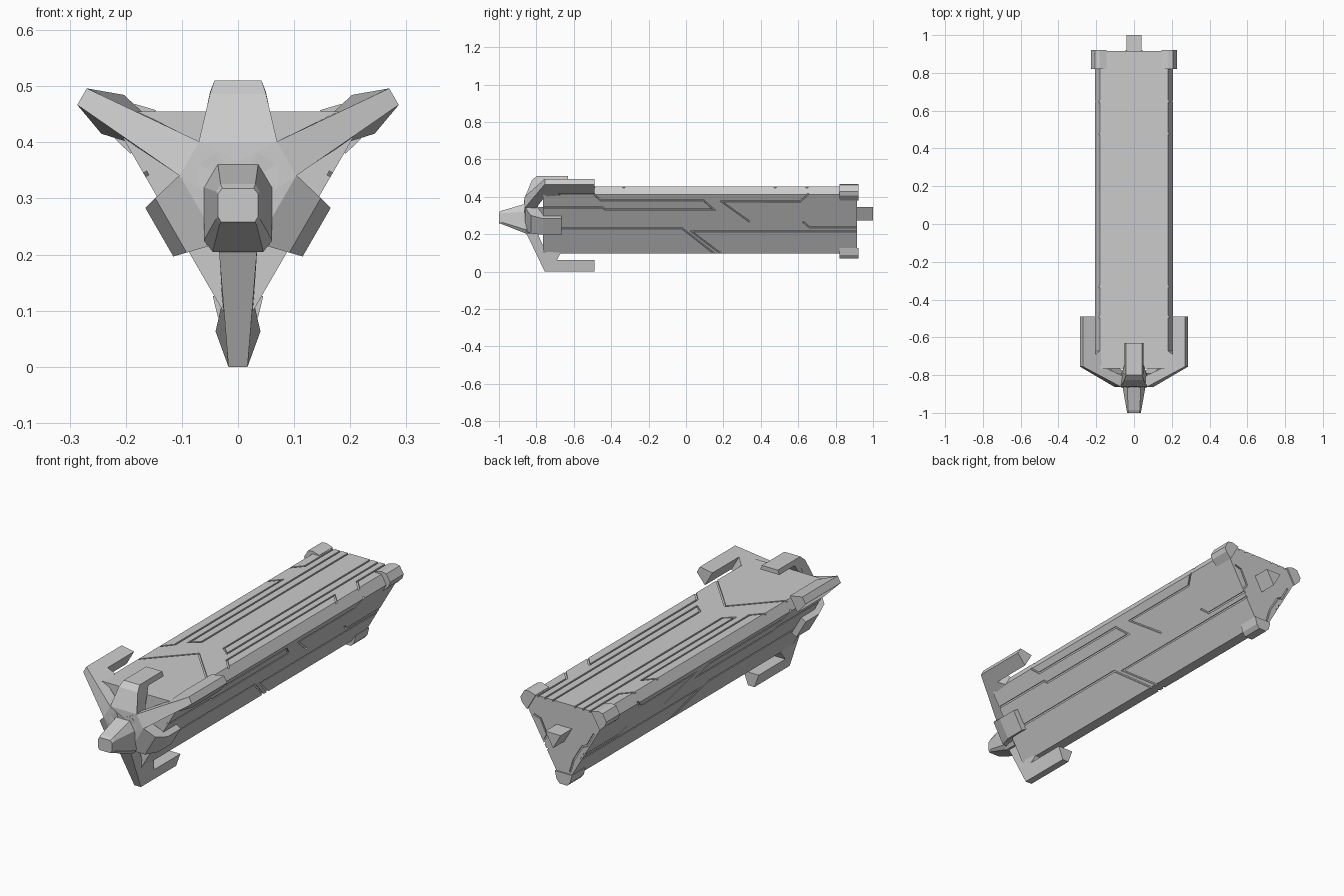
import bpy, bmesh
from math import cos, sin, radians, sqrt
from mathutils import Vector as V

if "Cube" in bpy.data.objects:
    bpy.data.objects.remove(bpy.data.objects["Cube"])

CZ = 0.321                 # height of the three-fold symmetry axis
IN, OUT = 0.134, 0.224     # hull flat radius / cut-corner radius


def finish(name, bm):
    bmesh.ops.recalc_face_normals(bm, faces=bm.faces[:])
    me = bpy.data.meshes.new(name)
    bm.to_mesh(me)
    bm.free()
    ob = bpy.data.objects.new(name, me)
    bpy.context.collection.objects.link(ob)
    return ob


def loft_into(bm, rings):
    """Skin rings of equal point count and cap both ends."""
    rs = [[bm.verts.new(p) for p in r] for r in rings]
    n = len(rs[0])
    for a, b in zip(rs, rs[1:]):
        for i in range(n):
            j = (i + 1) % n
            bm.faces.new((a[i], a[j], b[j], b[i]))
    bm.faces.new(rs[0][::-1])
    bm.faces.new(rs[-1])


def loft(name, rings):
    bm = bmesh.new()
    loft_into(bm, rings)
    return finish(name, bm)


def polar(r, deg, t=0.0, y=0.0):
    a = radians(deg)
    return V((r * cos(a) - t * sin(a), y, CZ + r * sin(a) + t * cos(a)))


def arm(name, deg, profile):
    """Mirrored arm from a (radius, y, half width) outline."""
    return loft(name, [[polar(r, deg, s * w, y) for r, y, w in profile] for s in (-1, 1)])


def prism(name, section, y0, y1):
    return loft(name, [[V((p.x, y, p.z)) for p in section] for y in (y0, y1)])


# Triangular hull with cut corners
cut = (2 * IN - OUT) / sqrt(3)
section = [polar(OUT, d, s * cut) for d in (30, 150, 270) for s in (-1, 1)]
hull = prism("hull", section, -0.765, 0.915)

# Panel grooves: mitred strips swept along polylines on each hull face
grooves = bmesh.new()


def groove(pts, origin, u, v, n, width=0.008, depth=0.007):
    pts = [V(p) for p in pts]
    rings = []
    for i, p in enumerate(pts):
        a = (p - pts[i - 1]).normalized() if i else None
        b = (pts[i + 1] - p).normalized() if i < len(pts) - 1 else None
        a, b = a or b, b or a
        na, nb = V((-a.y, a.x)), V((-b.y, b.x))
        m = (na + nb).normalized()
        m = m * (width / 2 / max(m.dot(na), 0.4))
        rings.append([origin + u * q.x + v * q.y + n * h
                      for q, h in ((p - m, -depth), (p + m, -depth), (p + m, 0.012), (p - m, 0.012))])
    loft_into(grooves, rings)


Y = V((0, 1, 0))
top_o = V((0, 0, CZ + IN))
groove([(-.19, -.50), (0, -.295), (.19, -.50)], top_o, V((1, 0, 0)), Y, V((0, 0, 1)))
top_lines = [
    [(.137, .93), (.137, .70), (.19, .64)],
    [(.19, .47), (.137, .53), (.137, -.28), (.19, -.34)],
    [(.10, .93), (.10, -.225), (.058, -.19), (.058, .93)],
]
side_lines = [
    [(-.50, .42), (-.455, .38), (.095, .38), (.15, .33), (-.43, .33), (-.445, .342), (-.78, .342)],
    [(-.78, .23), (-.02, .23), (.16, .09)],
    [(.195, .09), (.03, .214), (.93, .214)],
    [(.34, .267), (.19, .374), (.61, .374), (.66, .42)],
    [(.625, .267), (.66, .237), (.93, .237)],
]
for s in (1, -1):
    for line in top_lines:
        groove(line, top_o, V((s, 0, 0)), Y, V((0, 0, 1)))
    nrm = V((s * cos(radians(30)), 0, -0.5))
    up = V((s * 0.5, 0, cos(radians(30))))
    for line in side_lines:
        flat = [(y, (z - CZ + IN / 2) / up.z) for y, z in line]
        groove(flat, V((0, 0, CZ)) + nrm * IN, Y, up, nrm)
back_lines = [
    [(-.03, .135), (-.05, .20), (-.095, .275), (-.12, .285), (-.155, .35)],
    [(.16, .36), (.125, .35), (.09, .28), (.105, .255)],
]
for line in back_lines:
    groove(line, V((0, .915, 0)), V((1, 0, 0)), V((0, 0, 1)), Y)
cutter = finish("groove_cutter", grooves)
cutter.hide_render = True
cutter.hide_set(True)
mod = hull.modifiers.new("grooves", 'BOOLEAN')
mod.operation, mod.solver, mod.object = 'DIFFERENCE', 'EXACT', cutter

# Rear stub and front neck, both triangular
prism("rear_stub", [polar(.047, d) for d in (30, 150, 270)], .90, 1.0)
prism("front_neck", [polar(.05, d) for d in (30, 150, 270)], -.82, -.75)

# Rear corner clamps and long front claws
claw = [(0, -.865, .04), (.10, -.862, .035), (.321, -.755, .017), (.321, -.49, .017),
        (.258, -.49, .04), (.258, -.69, .04), (.222, -.67, .028), (.205, -.755, .028),
        (.10, -.80, .034), (0, -.79, .04)]
clamp = [(.25, .02), (.232, .036), (.195, .045), (.195, -.045), (.232, -.036), (.25, -.02)]
for name, d in (("right", 30), ("left", 150), ("bottom", 270)):
    arm(name + "_claw", d, claw)
    prism(name + "_rear_clamp", [polar(r, d, t) for r, t in clamp], .82, .922)

# Short front brackets: hooked one on top, stubby ones on the lower sides
arm("top_bracket", 90, [(0, -.865, .07), (.08, -.86, .07), (.165, -.825, .05), (.189, -.80, .042),
                        (.189, -.63, .042), (.168, -.63, .05), (.168, -.745, .05),
                        (.09, -.79, .066), (0, -.79, .07)])
for name, d in (("right", -30), ("left", 210)):
    arm(name + "_bracket", d, [(0, -.865, .07), (.08, -.86, .07), (.138, -.83, .056), (.162, -.765, .05),
                               (.162, -.665, .05), (.128, -.665, .05), (.128, -.76, .05),
                               (.08, -.79, .066), (0, -.79, .07)])

# Tapered nose
def nose_ring(y, half):
    return [V((x, y, z)) for x, z in half] + [V((-x, y, z)) for x, z in half[::-1]]


nose = loft("nose", [
    nose_ring(-1.0, [(.028, .318), (.036, .308), (.036, .268), (.03, .258)]),
    nose_ring(-.985, [(.031, .326), (.039, .312), (.039, .264), (.033, .254)]),
    nose_ring(-.86, [(.036, .362), (.061, .32), (.061, .225), (.045, .205)]),
    nose_ring(-.80, [(.036, .362), (.061, .32), (.061, .225), (.045, .205)]),
])
